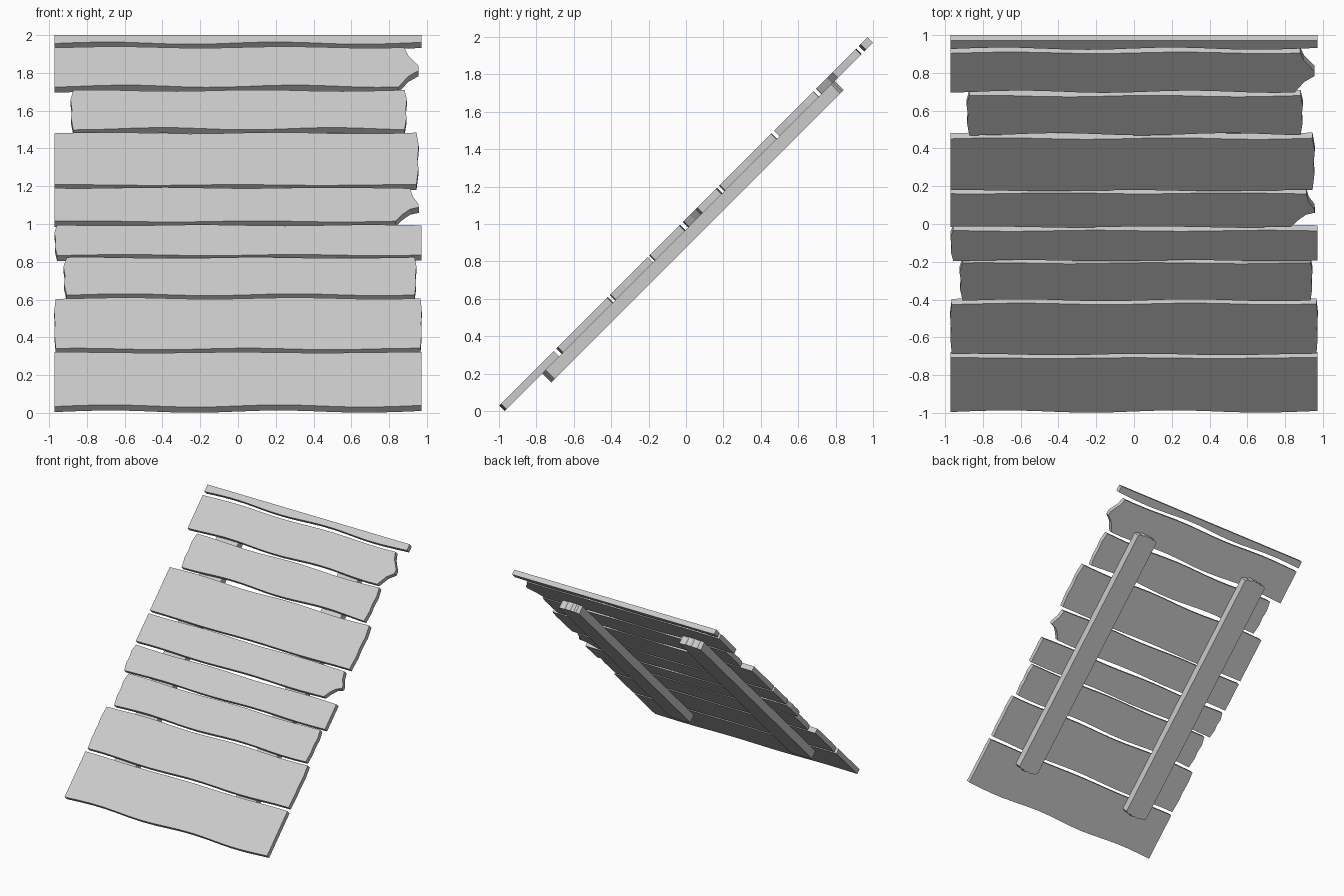
import bpy
import bmesh
import math
from mathutils import Matrix, Vector

cube = bpy.data.objects.get("Cube")
if cube:
    bpy.data.objects.remove(cube, do_unlink=True)

# Single plain grey for all the boards
grey = bpy.data.materials.new("plain grey")
grey.use_nodes = True
colour = (0.6, 0.6, 0.6, 1)
grey.diffuse_color = colour
grey.node_tree.nodes["Principled BSDF"].inputs["Base Color"].default_value = colour

# Panel plane leans back at 45 degrees: local y runs up the slope
LEAN = Matrix.Translation((0, -0.97, 0)) @ Matrix.Rotation(math.pi / 4, 4, 'X')
SLOPE = math.sqrt(2)
HALF = 0.972
THICK = 0.042


def board(name, outline, low, high):
    """Extrude an outline in the panel plane from depth low to high."""
    bm = bmesh.new()
    face = bm.faces.new([bm.verts.new((x, s, low)) for x, s in outline])
    grown = bmesh.ops.extrude_face_region(bm, geom=[face])["geom"]
    moved = [v for v in grown if isinstance(v, bmesh.types.BMVert)]
    bmesh.ops.translate(bm, verts=moved, vec=Vector((0, 0, high - low)))
    bmesh.ops.recalc_face_normals(bm, faces=bm.faces)
    bm.transform(LEAN)
    mesh = bpy.data.meshes.new(name)
    bm.to_mesh(mesh)
    bm.free()
    mesh.materials.append(grey)
    bpy.context.collection.objects.link(bpy.data.objects.new(name, mesh))


def plank(name, bottom, top, left, right):
    """Edges are (height, wave, crest); ends are (x, fraction up the plank)."""
    def edge(spec, x):
        height, wave, crest = spec
        return (height - 0.03 + wave * math.cos(7 * (x - crest))) * SLOPE

    def at(x, t):
        return x, edge(bottom, x) * (1 - t) + edge(top, x) * t

    def run(a, b, t):
        return [at(a + (b - a) * i / 16, t) for i in range(1, 16)]

    outline = [at(*p) for p in left[::-1]]
    outline += run(left[0][0], right[0][0], 0)
    outline += [at(*p) for p in right]
    outline += run(right[-1][0], left[-1][0], 1)
    board(name, outline, 0, THICK)


def sawn(x):
    return [(x, 0), (x, 1)]


def worn(x, bulge):
    return [(x, 0), (x + bulge, 0.3), (x + bulge * 0.6, 0.5),
            (x + bulge * 1.2, 0.75), (x, 1)]


L, R = sawn(-HALF), sawn(HALF)
broken_low = [(0.835, 0), (0.87, 0.2), (0.91, 0.36), (0.957, 0.42),
              (0.955, 0.52), (0.925, 0.75), (0.912, 1)]
broken_high = [(0.85, 0), (0.87, 0.1), (0.9, 0.26), (0.955, 0.4),
               (0.955, 0.52), (0.9, 0.8), (0.88, 1)]

# Planks from the foot of the slope to its top
planks = [
    ((0.037, 0.006, 0.22), (0.32, 0.002, 0), L, R),
    ((0.339, 0.004, 0.05), (0.607, 0.004, 0.3), worn(-0.965, -0.007), worn(0.966, 0.006)),
    ((0.626, 0.005, -0.6), (0.822, 0.003, 0.1), worn(-0.907, -0.014), worn(0.935, 0.008)),
    ((0.836, 0.003, 0.3), (0.994, 0.003, -0.2), worn(-0.957, -0.013), R),
    ((1.014, 0.003, 0.1), (1.192, 0.003, 0.5), L, broken_low),
    ((1.207, 0.002, 0), (1.482, 0.004, 0.2), L, worn(0.945, 0.01)),
    ((1.505, 0.006, -0.4), (1.707, 0.004, 0.1), worn(-0.872, -0.012), worn(0.882, 0.01)),
    ((1.73, 0.006, -0.6), (1.936, 0.004, 0.25), L, broken_high),
    ((1.958, 0.006, 0.2), (2.0, 0, 0), L, R),
]
for number, spec in enumerate(planks, 1):
    plank(f"plank_{number}", *spec)

# Two battens behind the planks, with roughly rounded ends
ROUGH = (0, 0.016, 0.012, 0.024, 0.018, 0.026, 0.012, 0.014, 0)
for name, inner, outer in (("left_batten", 0.45, 0.645),
                           ("right_batten", -0.72, -0.51)):
    xs = [inner + (outer - inner) * i / 8 for i in range(9)]
    foot = [(x, 0.31 - r) for x, r in zip(xs, ROUGH)]
    head = [(x, 2.47 + r) for x, r in zip(xs, ROUGH)]
    board(name, foot + head[::-1], -0.068, 0)
